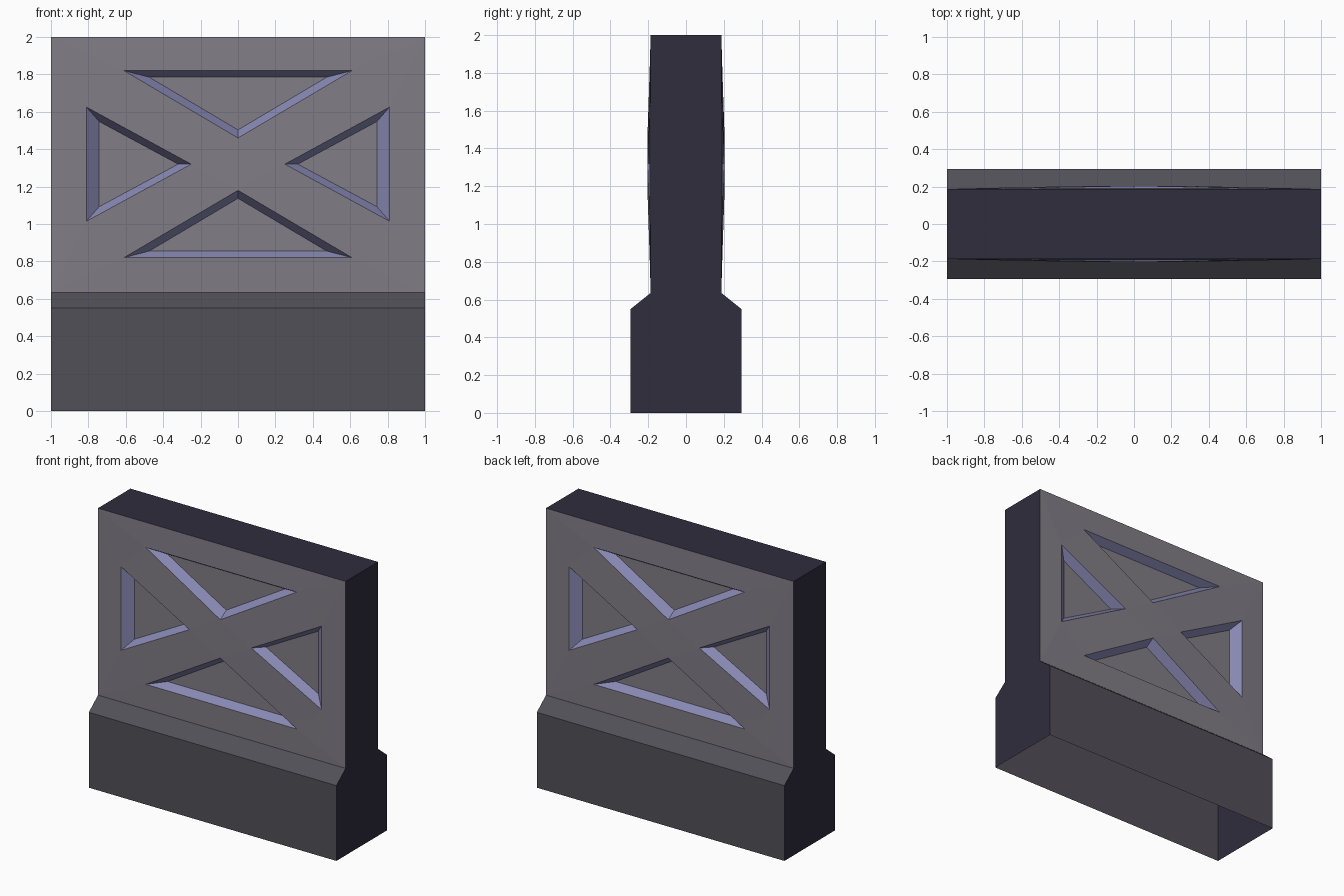
import bpy, bmesh

if "Cube" in bpy.data.objects:
    bpy.data.objects.remove(bpy.data.objects["Cube"])

W, H = 1.0, 2.0            # half width, height
BASE, LEDGE = 0.55, 0.635  # top of base, top of sloped ledge
BY, PY = 0.293, 0.187      # half depth of base and of panel edge
ZC = 1.32                  # centre height of the panel pattern
FLOOR = 0.135              # half depth at the recess floors


def material(name, rgb):
    m = bpy.data.materials.new(name)
    m.diffuse_color = (*rgb, 1)
    m.use_nodes = True
    m.node_tree.nodes["Principled BSDF"].inputs["Base Color"].default_value = m.diffuse_color
    return m


mats = [material("panel_grey", (0.22, 0.205, 0.24)),
        material("base_grey", (0.085, 0.08, 0.098)),
        material("side_navy", (0.03, 0.026, 0.048)),
        material("trim_violet", (0.25, 0.25, 0.46))]
PANEL, BASE_M, SIDE, TRIM = range(4)

bm = bmesh.new()


def face(points, mat):
    f = bm.faces.new([bm.verts.new(p) for p in points])
    f.material_index = mat


def bulge(x, z):
    v = (z - ZC) / 0.685
    return PY + 0.018 * max(0, 1 - x * x) * max(0, 1 - v * v)


def sides(base, half, depth, apex, lead):
    """Four triangles (two base corners and apex), clockwise from the top."""
    top, side = base
    wide, tall = half
    return [[(-wide, ZC + top), (wide, ZC + top), (0, ZC + apex)],
            [(side, ZC + tall), (side, ZC - tall), (lead, ZC)],
            [(wide, ZC - top), (-wide, ZC - top), (0, ZC - apex)],
            [(-side, ZC - tall), (-side, ZC + tall), (-lead, ZC)]]


outer = sides((0.5, 0.81), (0.61, 0.305), 0, 0.14, 0.25)
inner = sides((0.465, 0.743), (0.475, 0.228), 0, 0.183, 0.32)
corners = [(-W, H), (W, H), (W, LEDGE), (-W, LEDGE)]

for s in (-1, 1):
    def skin(p):
        return (p[0], s * bulge(*p), p[1])

    def floor(p):
        return (p[0], s * FLOOR, p[1])

    # Panel skin around the four triangular recesses
    for i in range(4):
        j = (i + 1) % 4
        p, q, c = outer[i]
        pn, _, cn = outer[j]
        for pts in ([corners[i], corners[j], q, p],
                    [corners[j], pn, q], [q, pn, cn, c]):
            face([skin(v) for v in pts], PANEL)
        # Recess walls and floor
        for k in range(3):
            m = (k + 1) % 3
            face([skin(outer[i][k]), skin(outer[i][m]),
                  floor(inner[i][m]), floor(inner[i][k])], TRIM)
        face([floor(v) for v in inner[i]], PANEL)
    face([skin(t[2]) for t in outer], PANEL)

    # Base front and sloped ledge
    prof = [(BY, 0), (BY, BASE), (PY, LEDGE)]
    for (y0, z0), (y1, z1) in zip(prof, prof[1:]):
        face([(-W, s * y0, z0), (W, s * y0, z0),
              (W, s * y1, z1), (-W, s * y1, z1)], BASE_M)

    # End walls (s reused as left / right)
    half = prof + [(PY, H)]
    loop = half + [(-y, z) for y, z in reversed(half)]
    face([(s * W, y, z) for y, z in loop], SIDE)

# Top cap; the underside stays open
face([(-W, -PY, H), (W, -PY, H), (W, PY, H), (-W, PY, H)], SIDE)

bmesh.ops.remove_doubles(bm, verts=bm.verts, dist=0.0005)
bmesh.ops.recalc_face_normals(bm, faces=bm.faces)
mesh = bpy.data.meshes.new("barrier_wall")
bm.to_mesh(mesh)
bm.free()
for m in mats:
    mesh.materials.append(m)
wall = bpy.data.objects.new("barrier_wall", mesh)
bpy.context.collection.objects.link(wall)
